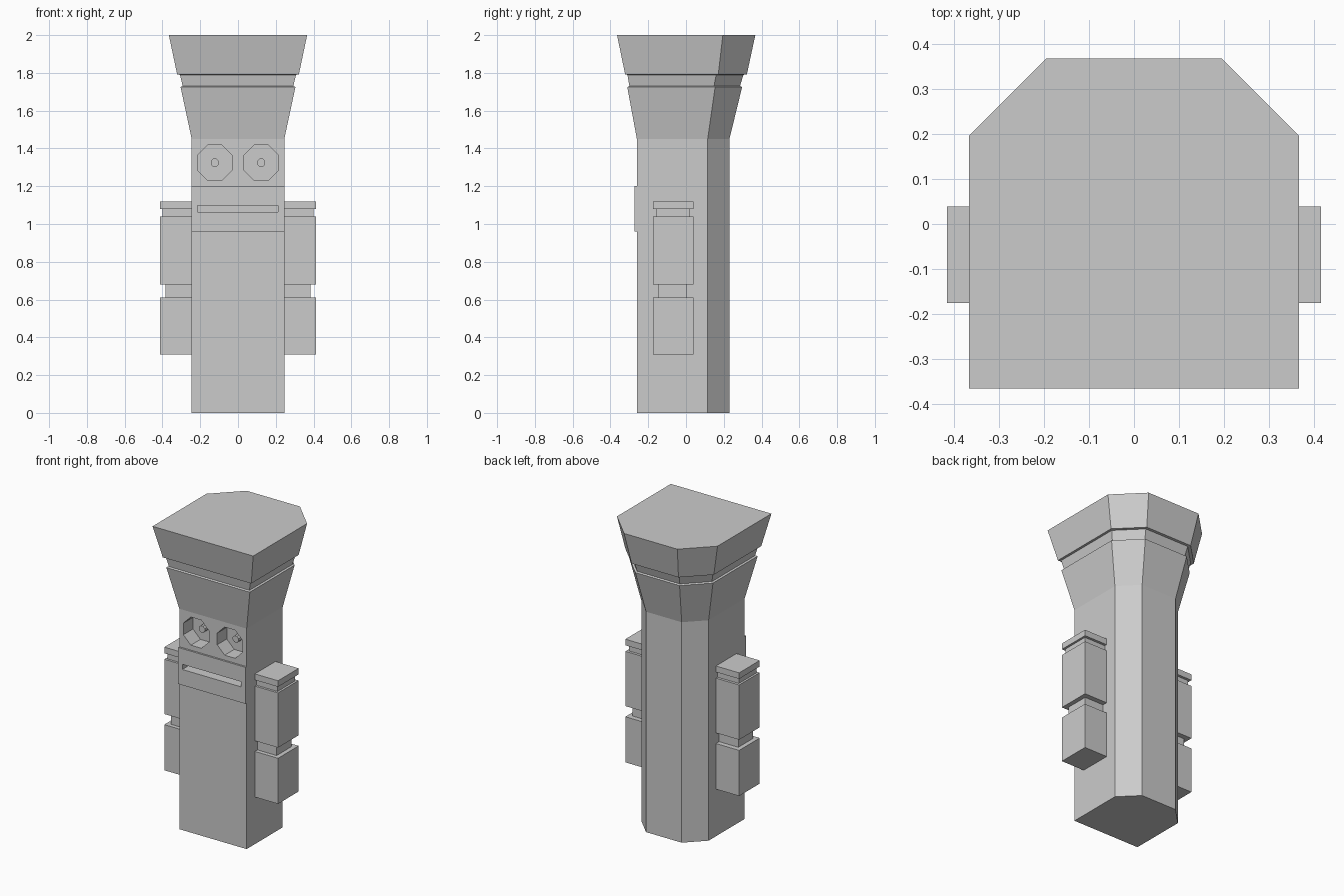
import bpy, bmesh, math
from mathutils import Matrix

if "Cube" in bpy.data.objects:
    bpy.data.objects.remove(bpy.data.objects["Cube"])


def make_object(name, bm):
    bmesh.ops.recalc_face_normals(bm, faces=bm.faces)
    mesh = bpy.data.meshes.new(name)
    bm.to_mesh(mesh)
    bm.free()
    obj = bpy.data.objects.new(name, mesh)
    bpy.context.collection.objects.link(obj)
    return obj


def add_box(bm, x, y, z):
    centre = [(a + b) / 2 for a, b in (x, y, z)]
    size = [b - a for a, b in (x, y, z)]
    m = Matrix.Translation(centre) @ Matrix.Diagonal((*size, 1))
    bmesh.ops.create_cube(bm, size=1, matrix=m)


def box(name, x, y, z):
    bm = bmesh.new()
    add_box(bm, x, y, z)
    return make_object(name, bm)


def prism_y(name, x, z, radius, y0, y1):
    """Eight-sided prism along y with flat top and bottom."""
    bm = bmesh.new()
    m = (Matrix.Translation((x, (y0 + y1) / 2, z))
         @ Matrix.Rotation(math.pi / 2, 4, 'X')
         @ Matrix.Rotation(math.pi / 8, 4, 'Z'))
    bmesh.ops.create_cone(bm, cap_ends=True, segments=8, radius1=radius,
                          radius2=radius, depth=abs(y1 - y0), matrix=m)
    return make_object(name, bm)


def cut(target, cutter):
    cutter.hide_render = True
    mod = target.modifiers.new("cut", 'BOOLEAN')
    mod.operation = 'DIFFERENCE'
    mod.solver = 'EXACT'
    mod.object = cutter
    bpy.context.view_layer.objects.active = target
    bpy.ops.object.modifier_apply(modifier=mod.name)


# Tower: square section with two chamfered back corners, lofted upwards
rings = [  # z, half width, y centre
    (0, 0.245, -0.015), (1.45, 0.245, -0.015),
    (1.725, 0.304, -0.007), (1.73, 0.293, -0.007),
    (1.79, 0.307, -0.003), (1.791, 0.322, 0.0),
    (2.0, 0.366, 0.001)]
bm = bmesh.new()
loops = []
for z, h, cy in rings:
    c = h * 0.53
    section = [(-h, -h), (h, -h), (h, c), (c, h), (-c, h), (-h, c)]
    loops.append([bm.verts.new((x, y + cy, z)) for x, y in section])
for low, high in zip(loops, loops[1:]):
    for i in range(6):
        j = (i + 1) % 6
        bm.faces.new((low[i], low[j], high[j], high[i]))
bm.faces.new(loops[0])
bm.faces.new(loops[-1])
tower = make_object("tower_body", bm)

# Raised front plate with a slot running into the body
plate = box("front_plate", (-0.245, 0.245), (-0.272, -0.26), (0.96, 1.2))
slot = box("slot_cutter", (-0.215, 0.213), (-0.4, -0.17), (1.063, 1.097))
cut(plate, slot)
cut(tower, slot)
bpy.data.objects.remove(slot)

# Octagonal sockets with a small pin in the middle
for side, label in ((-1, "left"), (1, "right")):
    x = side * 0.123
    socket = prism_y("socket_cutter", x, 1.325, 0.1, -0.4, -0.16)
    cut(tower, socket)
    bpy.data.objects.remove(socket)
    prism_y(label + "_socket_pin", x, 1.325, 0.023, -0.2, -0.155)

# Side pods: stacked blocks with narrower necks
segments = [  # z range, outer x, y range
    ((0.31, 0.61), 0.414, (-0.175, 0.039)),
    ((0.61, 0.68), 0.385, (-0.148, 0.006)),
    ((0.68, 1.04), 0.414, (-0.175, 0.039)),
    ((1.04, 1.08), 0.400, (-0.16, 0.022)),
    ((1.08, 1.12), 0.414, (-0.175, 0.039))]
for side, label in ((-1, "left"), (1, "right")):
    bm = bmesh.new()
    for z, outer, y in segments:
        add_box(bm, sorted((side * 0.24, side * outer)), y, z)
    make_object(label + "_side_pod", bm)
